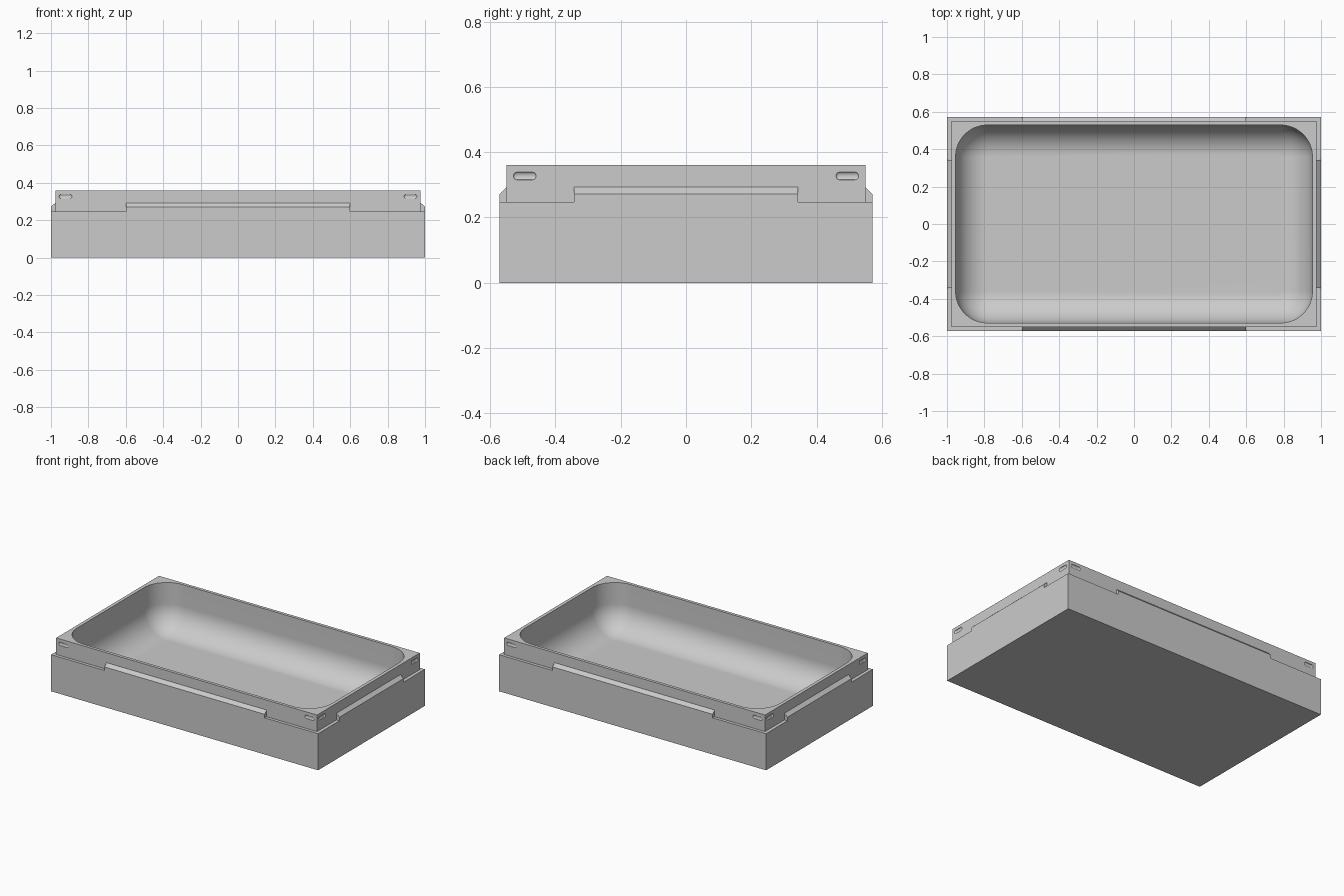
import bpy, bmesh, math
from mathutils import Vector

cube = bpy.data.objects.get("Cube")
if cube:
    bpy.data.objects.remove(cube, do_unlink=True)

HX, HY = 1.0, 0.571          # base half sizes
RX, RY = 0.977, 0.55         # rim half sizes
STEP, TOP = 0.248, 0.36      # ledge and rim heights
CX, CY, CR, FLOOR = 0.954, 0.529, 0.17, 0.045   # cavity

grey = bpy.data.materials.new("plain grey")
grey.use_nodes = True
colour = (0.6, 0.6, 0.6, 1)
grey.diffuse_color = colour
grey.node_tree.nodes["Principled BSDF"].inputs["Base Color"].default_value = colour


def hull(name, points):
    """Convex solid around a set of points."""
    bm = bmesh.new()
    for p in points:
        bm.verts.new(p)
    bmesh.ops.remove_doubles(bm, verts=bm.verts, dist=1e-5)
    bmesh.ops.convex_hull(bm, input=bm.verts)
    bmesh.ops.dissolve_limit(bm, angle_limit=0.005, verts=bm.verts, edges=bm.edges)
    bmesh.ops.recalc_face_normals(bm, faces=bm.faces)
    mesh = bpy.data.meshes.new(name)
    bm.to_mesh(mesh)
    bm.free()
    mesh.materials.append(grey)
    obj = bpy.data.objects.new(name, mesh)
    bpy.context.collection.objects.link(obj)
    return obj


def box(name, hx, hy, z0, z1):
    return hull(name, [(x, y, z) for x in (-hx, hx) for y in (-hy, hy) for z in (z0, z1)])


def combine(target, tool, operation):
    """Apply a boolean and discard the tool."""
    tool.hide_render = True
    mod = target.modifiers.new(operation, "BOOLEAN")
    mod.operation = operation
    mod.solver = "EXACT"
    mod.object = tool
    bpy.context.view_layer.objects.active = target
    bpy.ops.object.modifier_apply(modifier=mod.name)
    bpy.data.objects.remove(tool, do_unlink=True)


# Stepped body
tray = box("tray", HX, HY, 0, STEP)
combine(tray, box("rim", RX, RY, 0.1, TOP), "UNION")


# Chamfered locating ledge on each side
def ledge(axis, sign, half, outer, inner):
    profile = [(inner - 0.01, 0.2), (outer, 0.2), (outer, 0.272),
               (inner, 0.293), (inner - 0.01, 0.293)]
    pts = []
    for along in (-half, half):
        for d, z in profile:
            pts.append((sign * d, along, z) if axis == "x" else (along, sign * d, z))
    return hull("ledge", pts)


for sign in (-1, 1):
    combine(tray, ledge("y", sign, 0.6, HY, RY), "UNION")
    combine(tray, ledge("x", sign, 0.343, HX, RX), "UNION")

# Rounded cavity: spherical corners run into a filleted floor
points = []
STEPS = 12
for sx in (-1, 1):
    for sy in (-1, 1):
        for i in range(STEPS + 1):
            a = math.pi / 2 * i / STEPS
            ux, uy = sx * math.cos(a), sy * math.sin(a)
            ox, oy = sx * (CX - CR), sy * (CY - CR)
            for j in range(STEPS + 1):
                t = math.pi / 2 * j / STEPS
                r = CR * math.sin(t)
                points.append((ox + ux * r, oy + uy * r, FLOOR + CR * (1 - math.cos(t))))
            points.append((ox + ux * CR, oy + uy * CR, TOP + 0.1))
combine(tray, hull("cavity_cutter", points), "DIFFERENCE")


# Shallow scooped slots near every rim corner
def slot(centre, along, radii):
    pts = []
    for end in (-1, 1):
        c = Vector(centre) + Vector(along) * end * 0.023
        for i in range(9):
            lat = math.pi * (i / 8 - 0.5)
            for j in range(16):
                lon = math.tau * j / 16
                pts.append(c + Vector((radii[0] * math.cos(lat) * math.cos(lon),
                                       radii[1] * math.cos(lat) * math.sin(lon),
                                       radii[2] * math.sin(lat))))
    return hull("slot_cutter", pts)


WIDE, DEEP = 0.012, 0.007
for sx in (-1, 1):
    for sy in (-1, 1):
        front = slot((sx * 0.922, sy * RY, 0.327), (1, 0, 0), (WIDE, DEEP, WIDE))
        combine(tray, front, "DIFFERENCE")
        side = slot((sx * RX, sy * 0.494, 0.327), (0, 1, 0), (DEEP, WIDE, WIDE))
        combine(tray, side, "DIFFERENCE")

# Smooth the curved cavity while keeping flats flat and edges crisp
bpy.ops.object.select_all(action="DESELECT")
tray.select_set(True)
bpy.context.view_layer.objects.active = tray
bpy.ops.object.shade_smooth_by_angle(angle=math.radians(30))
weighted = tray.modifiers.new("flat_floor", "WEIGHTED_NORMAL")
weighted.keep_sharp = True
